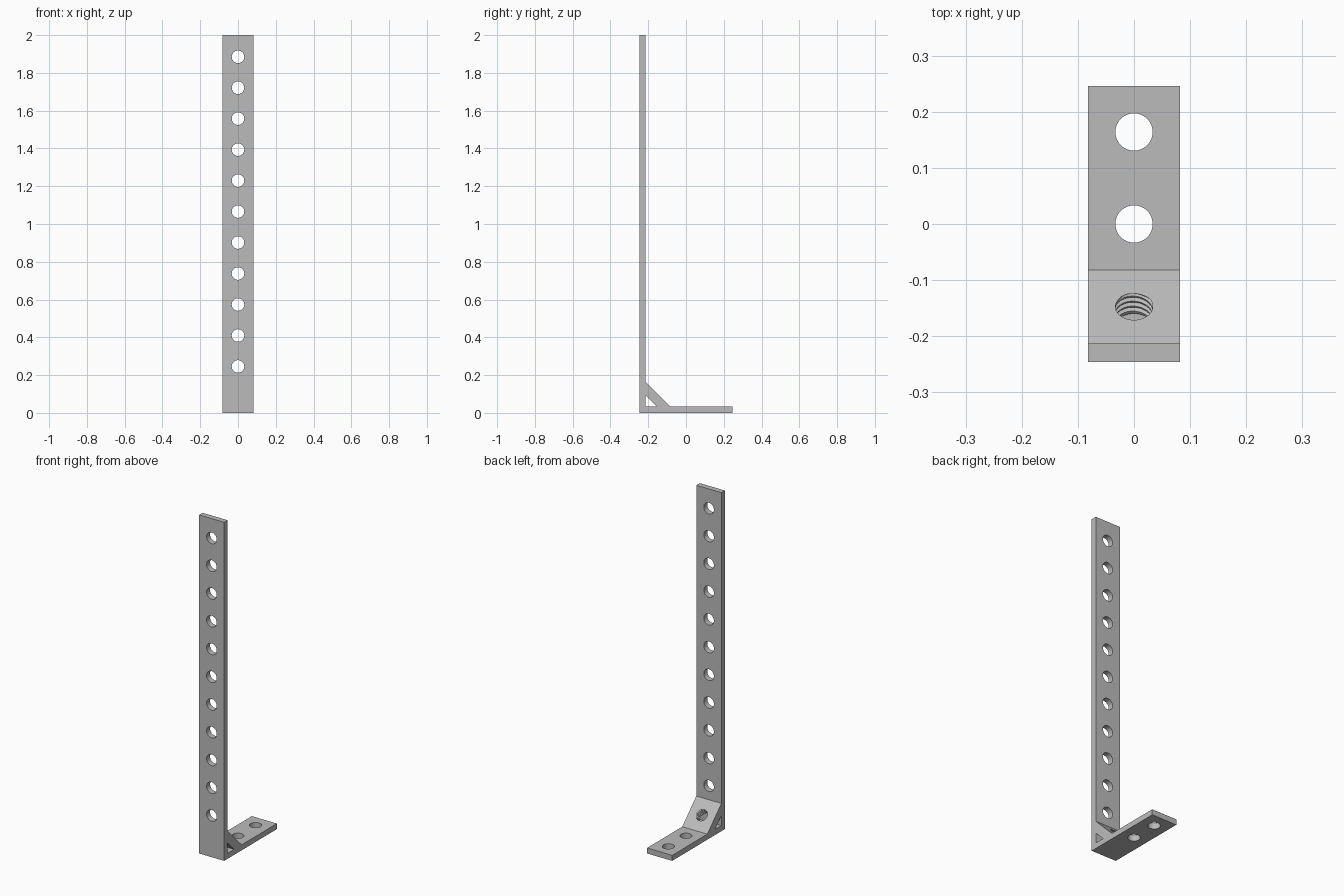
import bpy, bmesh, math
from mathutils import Matrix, Vector

if "Cube" in bpy.data.objects:
    bpy.data.objects.remove(bpy.data.objects["Cube"])

U = 2 / 12.2          # hole pitch and strap width
T = 0.2 * U           # strap thickness
Y0 = -1.5 * U         # front face
R = 0.0332            # hole radius

steel = bpy.data.materials.new("plain grey")
steel.diffuse_color = (0.5, 0.5, 0.5, 1)
steel.use_nodes = True
steel.node_tree.nodes["Principled BSDF"].inputs["Base Color"].default_value = steel.diffuse_color


def make_object(name, bm):
    bmesh.ops.recalc_face_normals(bm, faces=bm.faces)
    mesh = bpy.data.meshes.new(name)
    bm.to_mesh(mesh)
    bm.free()
    mesh.materials.append(steel)
    ob = bpy.data.objects.new(name, mesh)
    bpy.context.collection.objects.link(ob)
    return ob


def extrude_profile(name, points):
    """Side profile of (y, z) points extruded across the strap width."""
    bm = bmesh.new()
    face = bm.faces.new([bm.verts.new((-U / 2, y, z)) for y, z in points])
    new = bmesh.ops.extrude_face_region(bm, geom=[face])["geom"]
    bmesh.ops.translate(bm, vec=(U, 0, 0),
                        verts=[v for v in new if isinstance(v, bmesh.types.BMVert)])
    return make_object(name, bm)


def cut(ob, cutter):
    cutter.hide_render = True
    mod = ob.modifiers.new("cut", 'BOOLEAN')
    mod.operation, mod.solver, mod.object = 'DIFFERENCE', 'EXACT', cutter
    bpy.ops.object.select_all(action='DESELECT')
    bpy.context.view_layer.objects.active = ob
    ob.select_set(True)
    bpy.ops.object.modifier_apply(modifier=mod.name)
    bpy.data.objects.remove(cutter)
    bpy.ops.object.shade_smooth_by_angle(angle=math.radians(30))


# L-shaped strap: tall upright and short foot
strap = extrude_profile("angle_strap", [
    (Y0, 0), (-Y0, 0), (-Y0, T), (Y0 + T, T), (Y0 + T, 2), (Y0, 2)])

# Plain holes: eleven in the upright, two in the foot
bm = bmesh.new()
holes = [Matrix.Translation((0, Y0 + T / 2, (1.5 + i) * U)) @ Matrix.Rotation(math.pi / 2, 4, 'X')
         for i in range(11)]
holes += [Matrix.Translation((0, i * U, T / 2)) for i in range(2)]
for m in holes:
    bmesh.ops.create_cone(bm, cap_ends=True, segments=48, radius1=R, radius2=R,
                          depth=3 * T, matrix=m)
cut(strap, make_object("hole_cutter", bm))

# Diagonal brace in the corner
leg, inner = U - T, 0.06
yc, zc = Y0 + T, T
brace = extrude_profile("corner_brace", [
    (yc, zc + leg), (yc + leg, zc), (yc + inner, zc), (yc, zc + inner)])

# Helical thread cutter along the brace normal
thick = (leg - inner) / math.sqrt(2)
pitch, n, turns = thick / 4, 40, 9
ridge = (0, 0, 1, 1)
bm = bmesh.new()
grid = {}


def thread_vert(s, k):
    if s == 4:
        s, k = 0, k + n
    if (s, k) not in grid:
        a = 2 * math.pi * k / n
        h = pitch * (k / n + s / 4 - (turns + 1) / 2)
        fade = max(0, min(1, (thick / 2 - 0.001 - abs(h)) / 0.003))
        r = R + 0.008 * ridge[s] * fade
        grid[s, k] = bm.verts.new((r * math.cos(a), r * math.sin(a), h))
    return grid[s, k]


for k in range(n * turns):
    for s in range(4):
        bm.faces.new([thread_vert(s, k), thread_vert(s, k + 1),
                      thread_vert(s + 1, k + 1), thread_vert(s + 1, k)])
# Close both ends with fans
rim = [e for e in bm.edges if e.is_boundary]
for sign in (-1, 1):
    hub = bm.verts.new((0, 0, sign * pitch * (turns + 1) / 2))
    for e in rim:
        if sign * (e.verts[0].co.z + e.verts[1].co.z) > 0:
            bm.faces.new([e.verts[0], e.verts[1], hub])
mid = (leg / 2 + inner / 2) / 2
bm.transform(Matrix.Translation(Vector((0, yc + mid, zc + mid)))
             @ Matrix.Rotation(-math.pi / 4, 4, 'X'))
cut(brace, make_object("thread_cutter", bm))
